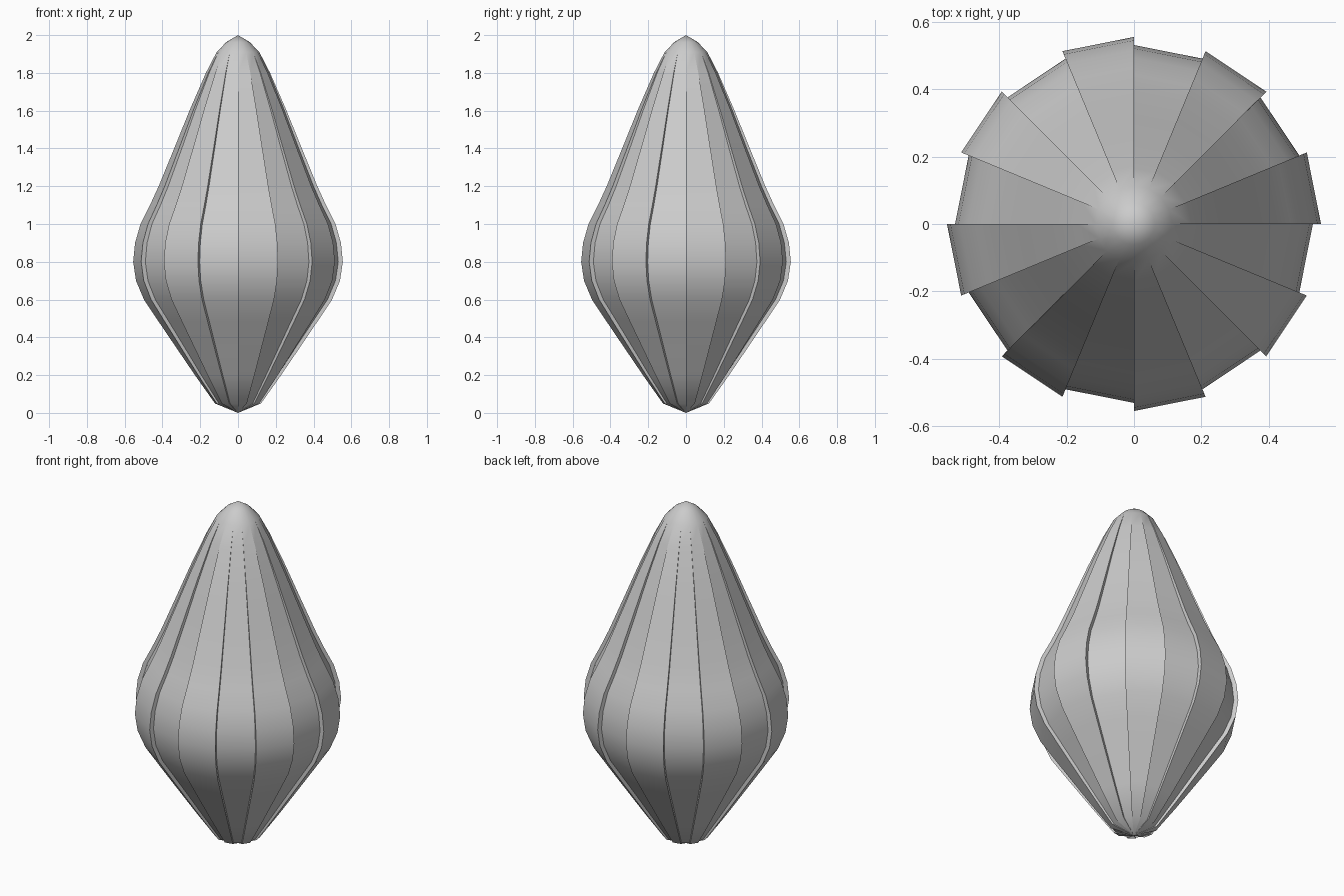
import bpy, bmesh
from math import cos, sin, pi

if "Cube" in bpy.data.objects:
    bpy.data.objects.remove(bpy.data.objects["Cube"])

SECTORS = 16

# profile of the raised ribs: height, outer radius, step down to the grooves
PROFILE = [
    (0.05, 0.122, 0.012), (0.20, 0.228, 0.018), (0.35, 0.330, 0.022),
    (0.48, 0.418, 0.024), (0.60, 0.498, 0.024), (0.70, 0.540, 0.024),
    (0.80, 0.555, 0.024), (0.90, 0.545, 0.024), (1.00, 0.516, 0.023),
    (1.10, 0.466, 0.022), (1.20, 0.420, 0.020), (1.40, 0.338, 0.016),
    (1.60, 0.257, 0.011), (1.80, 0.170, 0.005), (1.91, 0.113, 0.0),
]

bm = bmesh.new()


def ring(z, r, step):
    """Two vertices per sector: even sectors raised, odd sectors recessed."""
    verts = []
    for s in range(SECTORS):
        rad = r if s % 2 == 0 else r - step
        for a in (s, s + 1):
            t = 2 * pi * a / SECTORS
            verts.append(bm.verts.new((rad * cos(t), rad * sin(t), z)))
    return verts


# ribbed body: panels and the thin step walls between them
rings = [ring(*p) for p in PROFILE]
n = SECTORS * 2
for lo, hi in zip(rings, rings[1:]):
    for i in range(n):
        j = (i + 1) % n
        bm.faces.new((lo[i], lo[j], hi[j], hi[i]))

# pointed cap on top, shallow cone underneath
shoulder = []
for i in range(n):
    t = 2 * pi * ((i + 1) // 2) / SECTORS
    shoulder.append(bm.verts.new((0.062 * cos(t), 0.062 * sin(t), 1.963)))
top = bm.verts.new((0, 0, 2.0))
bottom = bm.verts.new((0, 0, 0.0))
for i in range(n):
    j = (i + 1) % n
    bm.faces.new((rings[-1][i], rings[-1][j], shoulder[j], shoulder[i]))
    bm.faces.new((shoulder[i], shoulder[j], top))
    bm.faces.new((rings[0][j], rings[0][i], bottom))

bmesh.ops.remove_doubles(bm, verts=bm.verts, dist=0.0005)
bmesh.ops.recalc_face_normals(bm, faces=bm.faces)

mesh = bpy.data.meshes.new("ribbed_pod")
bm.to_mesh(mesh)
bm.free()
pod = bpy.data.objects.new("ribbed_pod", mesh)
bpy.context.collection.objects.link(pod)
bpy.context.view_layer.objects.active = pod
pod.select_set(True)
bpy.ops.object.shade_smooth_by_angle(angle=pi / 5)
